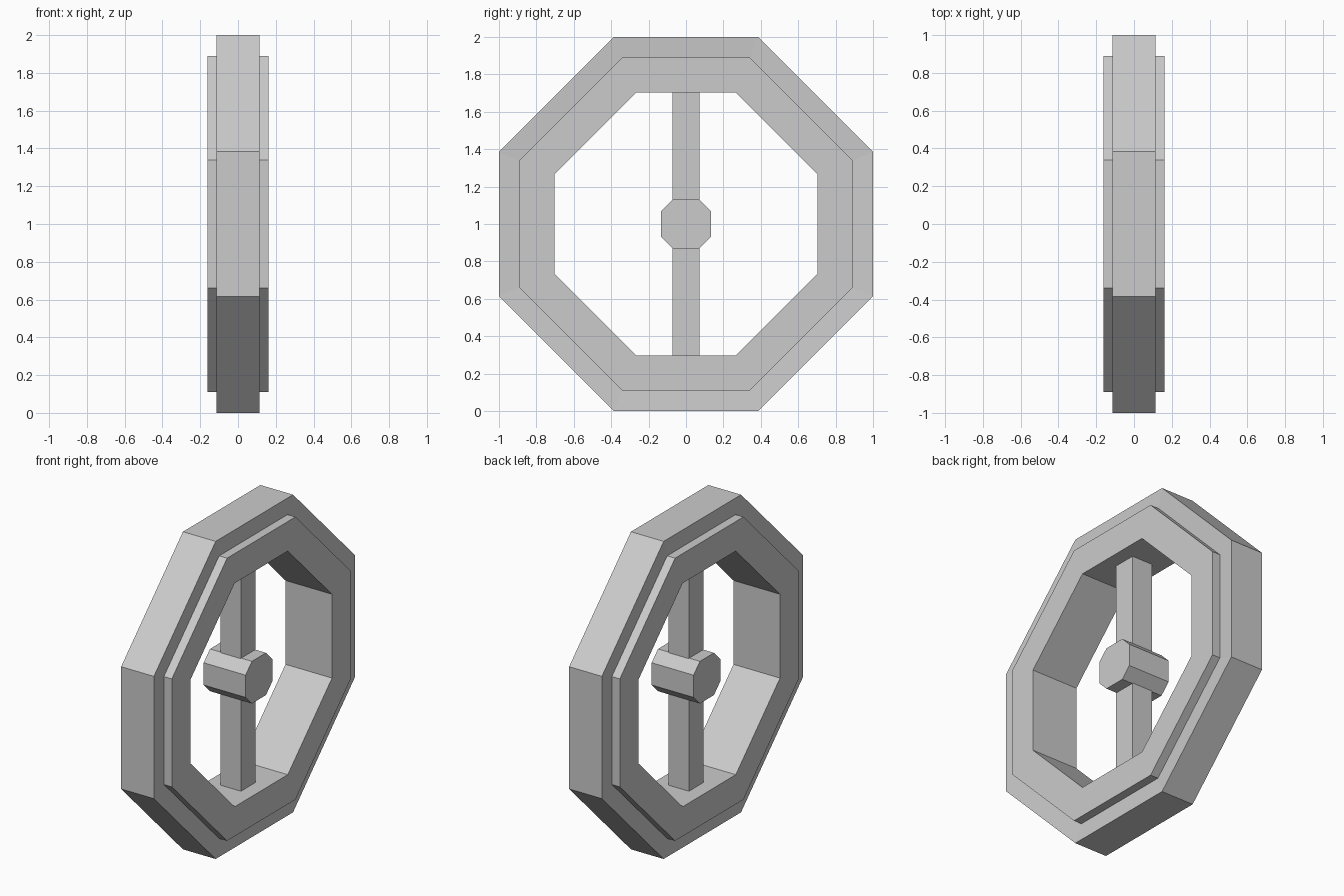
import bpy, bmesh

if "Cube" in bpy.data.objects:
    bpy.data.objects.remove(bpy.data.objects["Cube"])


def octagon(a, c):
    # chamfered square in the y-z plane: half width a, half flat c
    return [(c, a), (a, c), (a, -c), (c, -a), (-c, -a), (-a, -c), (-a, c), (-c, a)]


def loft(name, sections, closed):
    # skin octagon sections (half width, half flat, x) into one solid
    bm = bmesh.new()
    rings = [[bm.verts.new((x, y, z + 1)) for y, z in octagon(a, c)] for a, c, x in sections]
    pairs = list(zip(rings, rings[1:]))
    if closed:
        pairs.append((rings[-1], rings[0]))
    else:
        bm.faces.new(rings[0])
        bm.faces.new(rings[-1])
    for r, s in pairs:
        for i in range(8):
            j = (i + 1) % 8
            bm.faces.new((r[i], r[j], s[j], s[i]))
    bmesh.ops.recalc_face_normals(bm, faces=bm.faces)
    mesh = bpy.data.meshes.new(name)
    bm.to_mesh(mesh)
    bm.free()
    ob = bpy.data.objects.new(name, mesh)
    bpy.context.collection.objects.link(ob)
    return ob


# Wheel: stepped rim with slightly dished shoulders
half = [(0.704, 0.264, 0.162), (0.89, 0.34, 0.162), (0.89, 0.34, 0.107), (1.0, 0.385, 0.114)]
profile = half + [(a, c, -x) for a, c, x in reversed(half)]
loft("wheel_rim", profile, True)

# Hub: octagonal axle
loft("hub", [(0.133, 0.07, -0.146), (0.133, 0.07, 0.146)], False)

# Spokes: one up, one down, from inside the hub to the rim
for name, s in (("upper_spoke", 1), ("lower_spoke", -1)):
    bpy.ops.mesh.primitive_cube_add(size=1, location=(0, 0, 1 + s * 0.405))
    ob = bpy.context.object
    ob.name = name
    ob.scale = (0.143, 0.145, 0.61)
